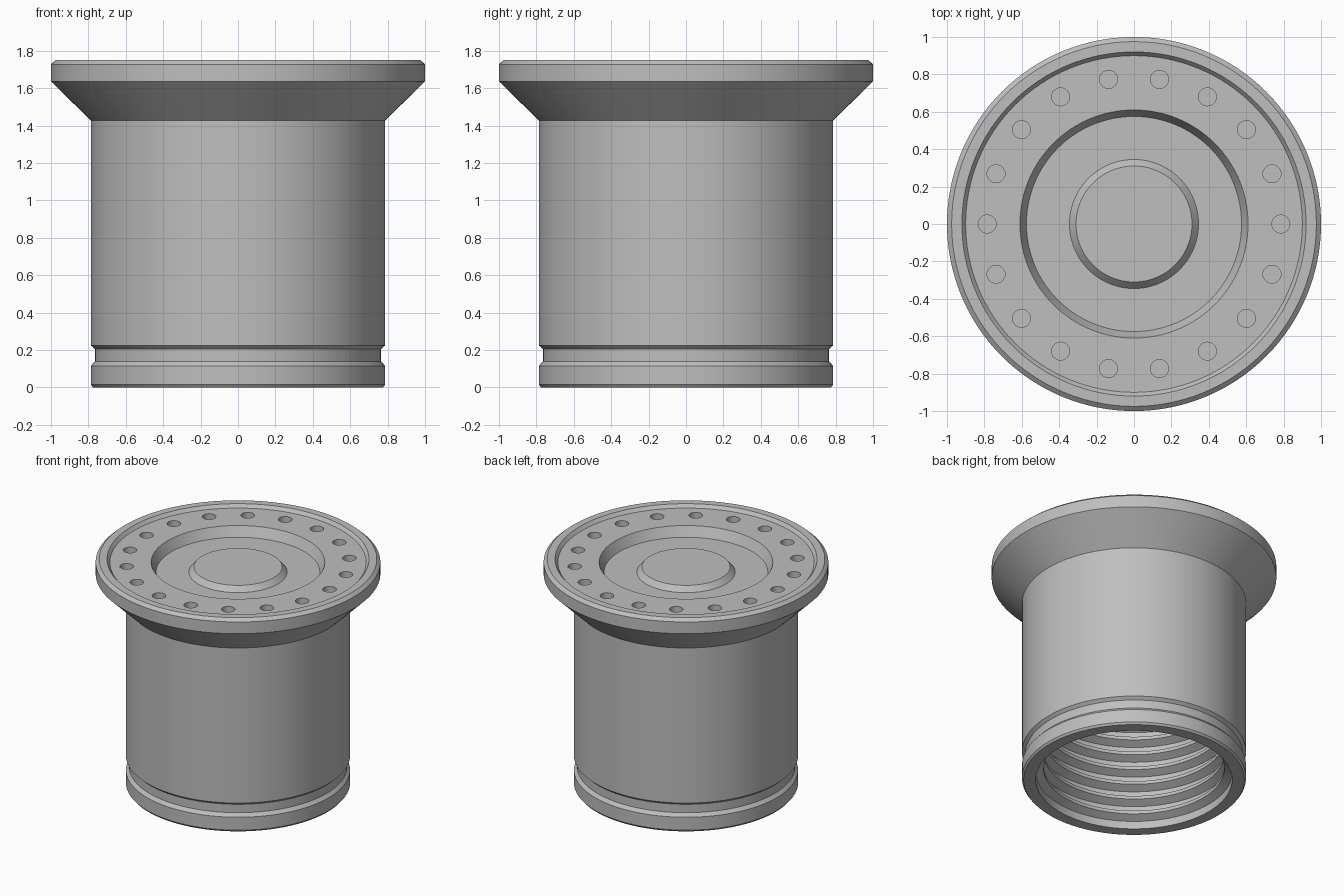
import bpy, bmesh
from math import sin, cos, tau, radians

cube = bpy.data.objects.get("Cube")
if cube:
    bpy.data.objects.remove(cube, do_unlink=True)

SEGMENTS = 128
HOLES = 18

steel = bpy.data.materials.new("plain grey steel")
steel.use_nodes = True
grey = (0.52, 0.52, 0.52, 1)
steel.diffuse_color = grey
steel.node_tree.nodes["Principled BSDF"].inputs["Base Color"].default_value = grey


def make_object(name, bm):
    bmesh.ops.recalc_face_normals(bm, faces=bm.faces)
    mesh = bpy.data.meshes.new(name)
    bm.to_mesh(mesh)
    bm.free()
    obj = bpy.data.objects.new(name, mesh)
    bpy.context.collection.objects.link(obj)
    mesh.materials.append(steel)
    return obj


def lathe(name, profile):
    """Revolve (radius, z) points; both ends are closed with a disc."""
    bm = bmesh.new()
    rings = [[bm.verts.new((r * cos(tau * i / SEGMENTS), r * sin(tau * i / SEGMENTS), z))
              for i in range(SEGMENTS)] for r, z in profile]
    for a, b in zip(rings, rings[1:]):
        for i in range(SEGMENTS):
            j = (i + 1) % SEGMENTS
            bm.faces.new((a[i], a[j], b[j], b[i]))
    bm.faces.new(rings[0])
    bm.faces.new(rings[-1])
    return make_object(name, bm)


# Top face: central boss, dished recess, drilled deck, raised rim
top = [(0.31, 1.69), (0.345, 1.65), (0.575, 1.65), (0.61, 1.725),
       (0.90, 1.725), (0.92, 1.75), (0.975, 1.75), (1.0, 1.728)]
# Flared flange, straight barrel, outer groove and bottom lip
side = [(1.0, 1.637), (0.787, 1.427), (0.787, 0.225), (0.765, 0.205),
        (0.765, 0.14), (0.787, 0.115), (0.787, 0.015), (0.775, 0)]
# Threaded bore, open at the bottom
bore = [(0.69, 0), (0.69, 0.06)]
pitch, crest, root = 0.12, 0.635, 0.69
for n in range(10):
    z = 0.06 + n * pitch
    bore += [(crest, z + 0.03), (crest, z + 0.055), (root, z + 0.085), (root, z + pitch)]
bore.append((root, 1.4))
body = lathe("flanged_barrel", top + side + bore)

# Ring of blind holes in the deck
bm = bmesh.new()
for k in range(HOLES):
    a = tau * k / HOLES
    made = bmesh.ops.create_cone(bm, cap_ends=True, segments=32, radius1=0.048,
                                 radius2=0.048, depth=0.2)
    bmesh.ops.translate(bm, verts=made["verts"],
                        vec=(0.785 * cos(a), 0.785 * sin(a), 1.725))
cutter = make_object("hole_cutter", bm)
cutter.hide_render = True

cut = body.modifiers.new("bolt_holes", "BOOLEAN")
cut.object = cutter
cut.operation = "DIFFERENCE"
cut.solver = "EXACT"
bpy.ops.object.select_all(action="DESELECT")
bpy.context.view_layer.objects.active = body
body.select_set(True)
bpy.ops.object.modifier_apply(modifier=cut.name)
bpy.data.objects.remove(cutter, do_unlink=True)
bpy.ops.object.shade_smooth_by_angle(angle=radians(20))
